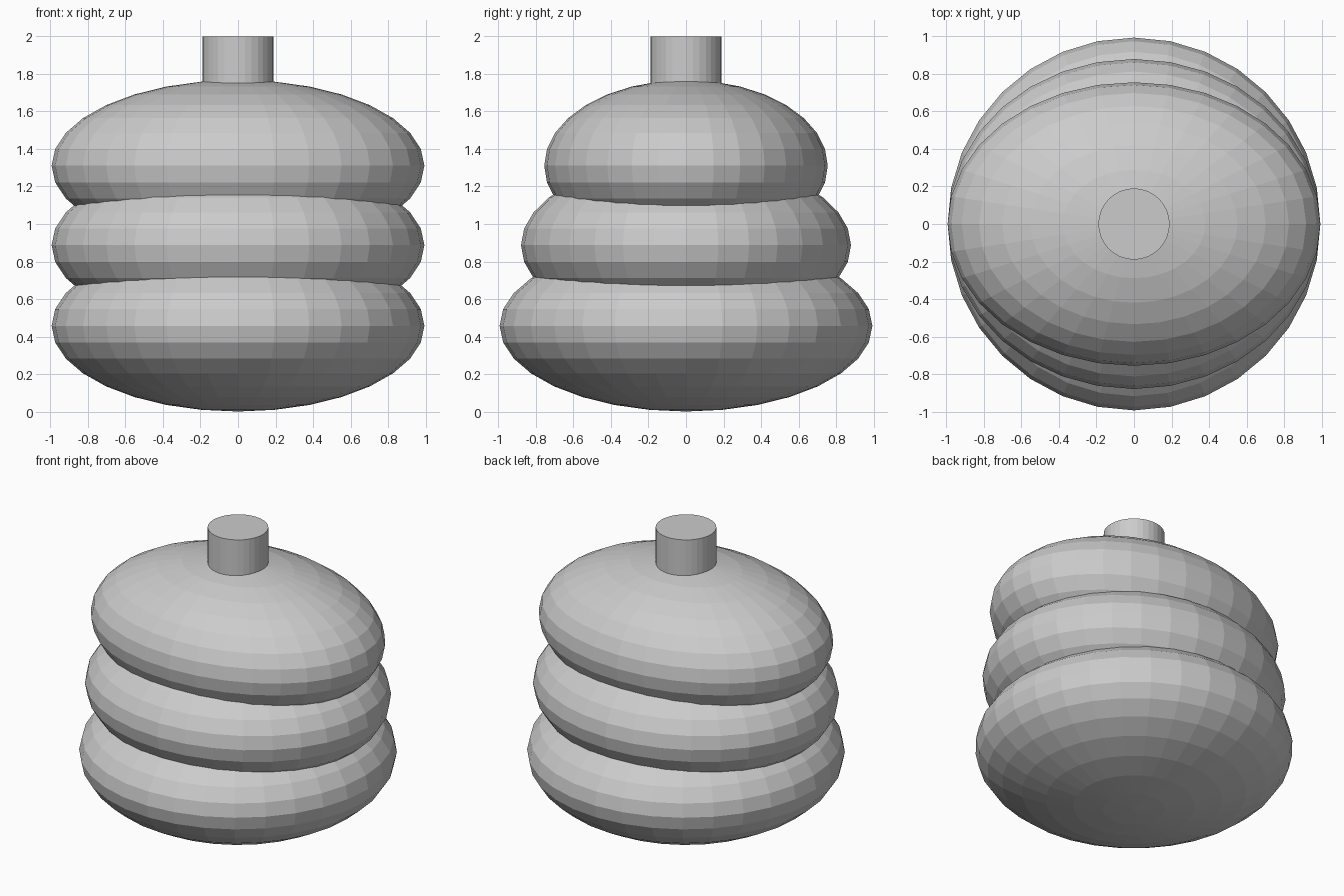
import bpy

if "Cube" in bpy.data.objects:
    bpy.data.objects.remove(bpy.data.objects["Cube"])

# Single flat grey
grey = bpy.data.materials.new("plain_grey")
grey.diffuse_color = (0.6, 0.6, 0.6, 1)
grey.use_nodes = True
grey.node_tree.nodes["Principled BSDF"].inputs["Base Color"].default_value = grey.diffuse_color


def finish(name, scale=(1, 1, 1)):
    ob = bpy.context.object
    ob.name = name
    ob.scale = scale
    bpy.ops.object.transform_apply(location=False, rotation=False, scale=True)
    ob.data.materials.append(grey)
    bpy.ops.object.shade_flat()


# Three stacked squashed balls, narrowing in depth towards the top
for name, z, depth in (("lower_body", 0.457, 0.994),
                       ("middle_body", 0.887, 0.88),
                       ("upper_body", 1.311, 0.756)):
    bpy.ops.mesh.primitive_uv_sphere_add(segments=32, ring_count=16, radius=1,
                                         location=(0, 0, z))
    finish(name, (0.994, depth, 0.457))

# Short neck on top
bpy.ops.mesh.primitive_cylinder_add(vertices=32, radius=0.19, depth=0.4,
                                    location=(0, 0, 1.8))
finish("neck")
